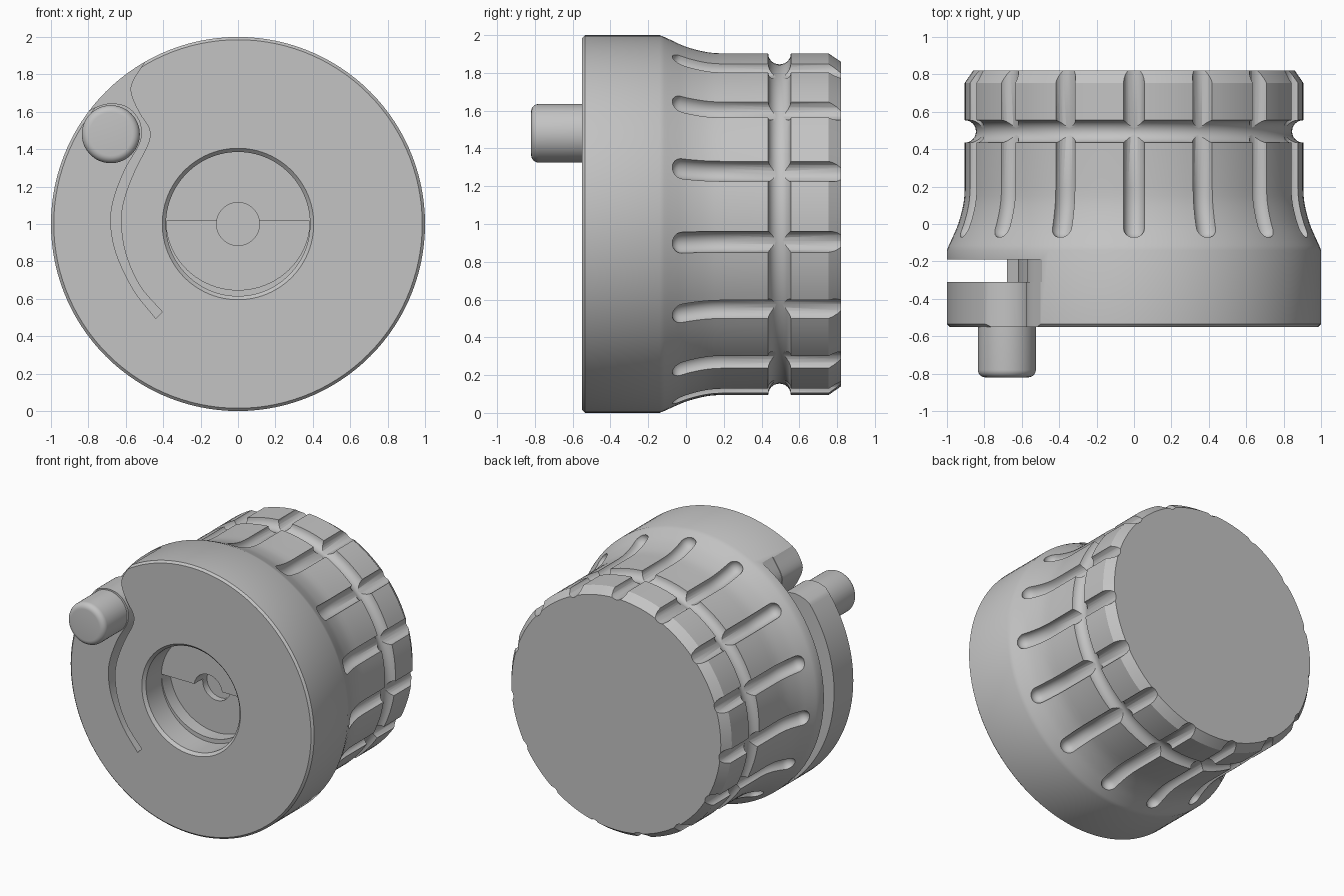
import bpy, bmesh
from math import sin, cos, pi, radians
from mathutils import Vector, Matrix

if "Cube" in bpy.data.objects:
    bpy.data.objects.remove(bpy.data.objects["Cube"])

grey = bpy.data.materials.new("plain grey")
grey.use_nodes = True
tone = (0.55, 0.55, 0.55, 1)
grey.diffuse_color = tone
grey.node_tree.nodes["Principled BSDF"].inputs["Base Color"].default_value = tone


def finish(bm, name):
    bmesh.ops.recalc_face_normals(bm, faces=bm.faces)
    mesh = bpy.data.meshes.new(name)
    bm.to_mesh(mesh)
    bm.free()
    mesh.materials.append(grey)
    obj = bpy.data.objects.new(name, mesh)
    bpy.context.collection.objects.link(obj)
    return obj


def lathe(name, profile, x=0, z=1, steps=120):
    """Revolve (radius, y) points about a line parallel to y."""
    bm = bmesh.new()
    verts = [bm.verts.new((x, y, z + r)) for r, y in profile]
    edges = [bm.edges.new(pair) for pair in zip(verts, verts[1:])]
    bmesh.ops.spin(bm, geom=verts + edges, cent=(x, 0, z), axis=(0, 1, 0),
                   angle=2 * pi, steps=steps, use_merge=False)
    bmesh.ops.remove_doubles(bm, verts=bm.verts, dist=0.0005)
    return finish(bm, name)


def prism(name, outline, front, back):
    """Extrude an (x, z) outline along y."""
    bm = bmesh.new()
    face = bm.faces.new([bm.verts.new((x, front, z)) for x, z in outline])
    new = bmesh.ops.extrude_face_region(bm, geom=[face])["geom"]
    bmesh.ops.translate(bm, vec=(0, back - front, 0),
                        verts=[v for v in new if isinstance(v, bmesh.types.BMVert)])
    return finish(bm, name)


def smooth_path(points, n=5):
    """Catmull-Rom curve through the points."""
    p = [Vector(q) for q in points]
    p = [2 * p[0] - p[1]] + p + [2 * p[-1] - p[-2]]
    out = []
    for a, b, c, d in zip(p, p[1:], p[2:], p[3:]):
        for i in range(n):
            t = i / n
            out.append(0.5 * (2 * b + (c - a) * t + (2 * a - 5 * b + 4 * c - d) * t * t
                              + (3 * b - a - 3 * c + d) * t ** 3))
    return [tuple(q) for q in out] + [tuple(points[-1])]


def cut(target, cutter):
    mod = target.modifiers.new("cut", 'BOOLEAN')
    mod.operation = 'DIFFERENCE'
    mod.solver = 'EXACT'
    mod.object = cutter
    bpy.context.view_layer.objects.active = target
    bpy.ops.object.modifier_apply(modifier=mod.name)
    bpy.data.objects.remove(cutter)


# Knob body: wide flange, concave flare, grip with ring groove, chamfered back
GRIP, GROOVE = 0.905, 0.06
flare = smooth_path([(0.99, -0.115), (0.965, -0.06), (0.94, 0), (0.92, 0.07),
                     (0.909, 0.13), (GRIP, 0.19)], 3)
groove = [(GRIP - GROOVE * sin(a), 0.495 - GROOVE * cos(a))
          for a in (pi * i / 12 for i in range(13))]
body = lathe("knob_body", [(0, -0.55), (0.985, -0.55), (1, -0.535), (1, -0.14)]
             + flare + groove + [(GRIP, 0.755), (0.86, 0.82), (0, 0.82)])

# Grip flutes: round-ended channels following the flare
R = 0.056
path = [p for p in flare if p[1] > -0.04] + [(GRIP, 0.5), (GRIP, 0.95)]
rings = []
start, ahead = Vector(path[0]), (Vector(path[1]) - Vector(path[0])).normalized()
for i in range(1, 7):
    a = pi / 2 * i / 6
    rings.append((start - ahead * R * cos(a), ahead, R * sin(a)))
for i in range(1, len(path)):
    before, after = path[i - 1], path[min(i + 1, len(path) - 1)]
    rings.append((Vector(path[i]), (Vector(after) - Vector(before)).normalized(), R))
bm = bmesh.new()
for k in range(15):
    turn = Matrix.Translation((0, 0, 1)) @ Matrix.Rotation(radians(24 * k), 4, 'Y')
    loops = []
    for centre, t, rad in rings:
        loop = []
        for j in range(20):
            a = 2 * pi * j / 20
            up = rad * cos(a)
            loop.append(bm.verts.new(turn @ Vector(
                (rad * sin(a), centre.y - t.x * up, centre.x + t.y * up))))
        loops.append(loop)
    for lo, hi in zip(loops, loops[1:]):
        for j in range(20):
            bm.faces.new((lo[j - 1], lo[j], hi[j], hi[j - 1]))
    bm.faces.new(loops[0])
    bm.faces.new(loops[-1])
cut(body, finish(bm, "flute_cutter"))

# Spring lever: curved slot open at the rim, with a gap behind the arm
body_edge = smooth_path([(-0.45, 1.95), (-0.50, 1.865), (-0.565, 1.76), (-0.57, 1.69),
                         (-0.525, 1.59), (-0.475, 1.51), (-0.48, 1.43), (-0.55, 1.29),
                         (-0.61, 1.13), (-0.625, 1), (-0.60, 0.84), (-0.525, 0.67),
                         (-0.405, 0.53)])
lever_edge = smooth_path([(-0.44, 0.495), (-0.56, 0.65), (-0.65, 0.84), (-0.68, 1),
                          (-0.665, 1.13), (-0.605, 1.29), (-0.53, 1.42), (-0.515, 1.49),
                          (-0.53, 1.56), (-0.59, 1.625), (-0.68, 1.645), (-0.77, 1.62),
                          (-0.84, 1.57)])
cut(body, prism("slot_cutter", body_edge + lever_edge + [(-1.1, 1.7), (-0.8, 2.1)],
                -0.6, -0.25))
gap = [(x + 0.004, z) for x, z in body_edge]
cut(body, prism("gap_cutter", gap + [(-0.75, 0.2), (-1.3, 0.1), (-1.3, 2.1)],
                -0.31, -0.19))

# Central socket: chamfered bore, deeper lower half, small shaft hole
cut(body, lathe("bore_cutter", [(0, -0.6), (0.455, -0.6), (0.385, -0.53),
                                (0.385, -0.35), (0, -0.35)], steps=96))
half = [(0.383 * cos(a), 1.015 + 0.368 * sin(a))
        for a in (pi + pi * i / 40 for i in range(41))]
cut(body, prism("half_cutter", half, -0.45, -0.25))
cut(body, lathe("shaft_cutter", [(0, -0.45), (0.115, -0.45), (0.115, -0.2), (0, -0.2)],
                steps=48))

# Lever thumb pin with a rounded tip
tip = [(0.115 + 0.04 * sin(a), -0.78 - 0.04 * cos(a))
       for a in (pi / 2 * i / 6 for i in range(7))]
pin = lathe("lever_pin", [(0, -0.82)] + tip + [(0.155, -0.45), (0, -0.45)],
            x=-0.68, z=1.48, steps=64)

for obj in (body, pin):
    bpy.ops.object.select_all(action='DESELECT')
    obj.select_set(True)
    bpy.context.view_layer.objects.active = obj
    bpy.ops.object.shade_smooth_by_angle(angle=radians(30))
